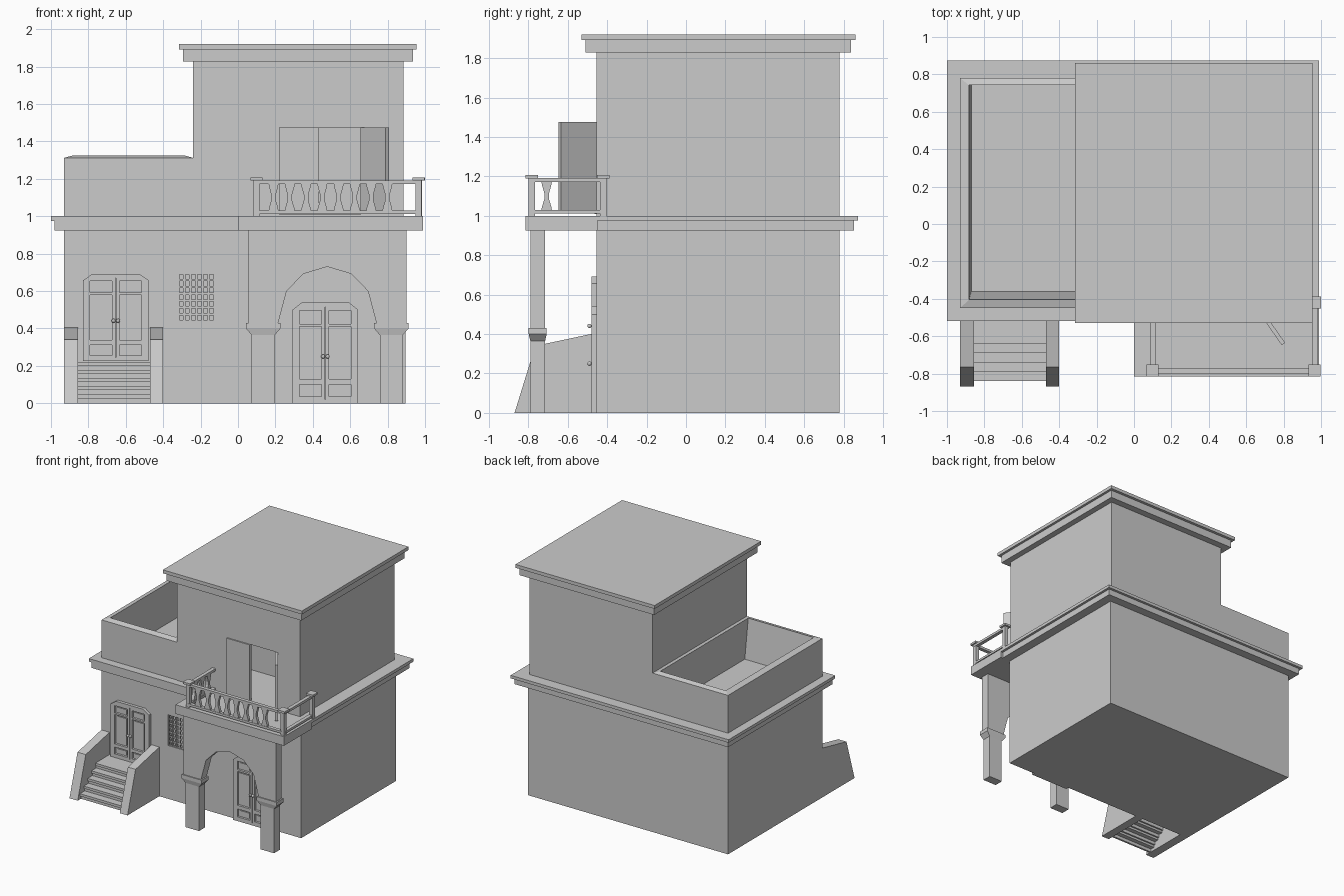
import bpy, bmesh, math
from mathutils import Matrix

if "Cube" in bpy.data.objects:
    bpy.data.objects.remove(bpy.data.objects["Cube"])


def finish(name, bm):
    bmesh.ops.recalc_face_normals(bm, faces=bm.faces)
    me = bpy.data.meshes.new(name)
    bm.to_mesh(me)
    bm.free()
    ob = bpy.data.objects.new(name, me)
    bpy.context.collection.objects.link(ob)
    return ob


def add_loft(bm, sections):
    # stack of rectangles (x0, x1, y0, y1, z), skinned and capped
    rings = [[bm.verts.new(p) for p in ((a, c, z), (b, c, z), (b, d, z), (a, d, z))]
             for a, b, c, d, z in sections]
    for r, s in zip(rings, rings[1:]):
        for i in range(4):
            j = (i + 1) % 4
            bm.faces.new((r[i], r[j], s[j], s[i]))
    bm.faces.new(rings[0])
    bm.faces.new(rings[-1])


def loft(name, *stacks):
    bm = bmesh.new()
    for s in stacks:
        add_loft(bm, s)
    return finish(name, bm)


def block(x0, x1, y0, y1, z0, z1):
    return [(x0, x1, y0, y1, z0), (x0, x1, y0, y1, z1)]


def prism(name, pts, a, b, axis):
    # polygon (u, z) extruded along 'x' or 'y'
    bm = bmesh.new()
    place = (lambda u, z, t: (t, u, z)) if axis == 'x' else (lambda u, z, t: (u, t, z))
    lo = [bm.verts.new(place(u, z, a)) for u, z in pts]
    hi = [bm.verts.new(place(u, z, b)) for u, z in pts]
    for i in range(len(pts)):
        j = (i + 1) % len(pts)
        bm.faces.new((lo[i], lo[j], hi[j], hi[i]))
    bm.faces.new(lo)
    bm.faces.new(hi)
    return finish(name, bm)


def cut(ob, *stacks):
    cutter = loft("cutter", *stacks)
    m = ob.modifiers.new("cut", 'BOOLEAN')
    m.operation, m.solver, m.object = 'DIFFERENCE', 'EXACT', cutter
    bpy.context.view_layer.objects.active = ob
    bpy.ops.object.modifier_apply(modifier=m.name)
    bpy.data.objects.remove(cutter)


# Ground storey with window recess
lower = loft("lower_storey", block(-.93, .895, -.455, .78, 0, .95))
cut(lower, block(-.32, -.125, -.5, -.40, .44, .695))

# Window grille
bars = [block(x - .006, x + .006, -.45, -.436, .44, .695)
        for x in (-.32 + .195 * i / 6 for i in range(7))]
bars += [block(-.32, -.125, -.448, -.438, z - .006, z + .006)
         for z in (.44 + .255 * i / 7 for i in range(8))]
loft("window_grille", *bars)

# Upper storey with balcony room
upper = loft("upper_storey", block(-.24, .885, -.455, .78, .99, 1.85))
cut(upper, block(-.19, .84, -.40, .0, 1.01, 1.78))
cut(upper, block(.22, .655, -.5, -.38, 1.01, 1.475))

# Cornices
loft("lower_cornice", block(-.98, .97, -.51, .852, .925, .975),
     block(-1.0, .99, -.518, .873, .975, 1.0))
loft("roof_cornice", block(-.295, .935, -.51, .837, 1.828, 1.892),
     block(-.315, .955, -.53, .86, 1.892, 1.92))

# Terrace parapet: outer wall, sloped coping, inner wall, floor
loft("terrace_parapet", [(-.93, -.24, -.45, .78, .99), (-.93, -.24, -.45, .78, 1.312),
                         (-.882, -.285, -.405, .742, 1.325), (-.87, -.285, -.36, .742, 1.003)])


# Panelled double doors
def door(name, cx, base, s):
    outline = [(-.175, 0), (.175, 0), (.175, .50), (.125, .54), (-.125, .54), (-.175, .50)]
    ob = prism(name, [(cx + u, base + z * s) for u, z in outline], -.48, -.45, 'y')
    panels, fields = [], []
    for side in (-1, 1):
        for z0, z1 in ((.035, .10), (.13, .41), (.425, .495)):
            a, b = sorted((cx + side * .02, cx + side * .137))
            za, zb = base + z0 * s, base + z1 * s
            panels.append(block(a, b, -.5, -.462, za, zb))
            fields.append(block(a + .014, b - .014, -.470, -.455, za + .012, zb - .012))
    panels.append(block(cx - .002, cx + .002, -.5, -.466, base + .02, base + .515 * s))
    cut(ob, *panels)
    loft(name + "_panels", *fields)
    bm = bmesh.new()
    for dx in (-.012, .012):
        bmesh.ops.create_uvsphere(bm, u_segments=12, v_segments=8, radius=.011,
                                  matrix=Matrix.Translation((cx + dx, -.49, base + .25 * s)))
    finish(name + "_knobs", bm)


door("entrance_door", -.653, .225, .865)
door("porch_door", .467, 0, 1)

# Balcony door: shut leaf and leaf swung outwards
loft("balcony_door_shut", block(.22, .432, -.465, -.44, 1.01, 1.475))
leaf = loft("balcony_door_open", block(0, .235, 0, .022, 1.013, 1.475))
leaf.location = (.655, -.455, 0)
leaf.rotation_euler.z = math.radians(-55)

# Front steps and their cheek walls
steps = []
for i in range(5):
    y, top = -.64 - .05 * i, .222 - .044 * i
    steps.append(block(-.86, -.465, y, -.455 if i == 0 else y + .065, top - .02, top))
    steps.append(block(-.86, -.465, y + .012, y + .028, top - .046, top - .015))
loft("front_steps", *steps)
cheek = [(-.45, 0), (-.45, .407), (-.765, .34), (-.87, 0)]
prism("stair_wall_left", cheek, -.93, -.855, 'x')
prism("stair_wall_right", cheek, -.47, -.40, 'x')

# Porch arch on two columns
mid = .4775
half = [(.2625, .43), (.2175, .60), (.1275, .692)]
arch = [(mid - x, z) for x, z in half] + [(mid, .73)] + [(mid + x, z) for x, z in half[::-1]]
prism("porch_arch", arch + [(.90, .43), (.90, .94), (.055, .94), (.055, .43)], -.79, -.715, 'y')
for name, c in (("left", .135), ("right", .82)):
    loft("porch_column_" + name,
         [(c - .062, c + .062, -.79, -.715, 0), (c - .062, c + .062, -.79, -.715, .365),
          (c - .092, c + .092, -.798, -.707, .40), (c - .092, c + .092, -.798, -.707, .43)])

# Balcony slab
loft("balcony_slab", block(0, .99, -.815, -.45, .925, 1.0))

# Balcony posts with caps
posts = []
for x, y in ((.10, -.783), (.965, -.783), (.969, -.42)):
    posts.append(block(x - .016, x + .016, y - .016, y + .016, .99, 1.19))
    posts.append(block(x - .032, x + .031, y - .032, y + .032, 1.19, 1.207))
loft("balcony_posts", *posts)

# Balcony rails
rails = []
for z0, z1 in ((1.012, 1.03), (1.172, 1.192)):
    rails += [block(.10, .965, -.80, -.77, z0, z1),
              block(.085, .115, -.78, -.455, z0, z1),
              block(.953, .983, -.78, -.42, z0, z1)]
loft("balcony_rails", *rails)


# Hourglass balusters
def baluster(x, y, along_x):
    out = []
    for w, z in ((.027, 1.025), (.024, 1.045), (.012, 1.085), (.012, 1.115),
                 (.024, 1.158), (.027, 1.178)):
        dx, dy = (w, .012) if along_x else (.012, w)
        out.append((x - dx, x + dx, y - dy, y + dy, z))
    return out


loft("balcony_balusters",
     *[baluster(.19 + .087 * i, -.785, True) for i in range(8)],
     *[baluster(.10, y, False) for y in (-.707, -.62, -.535)])
